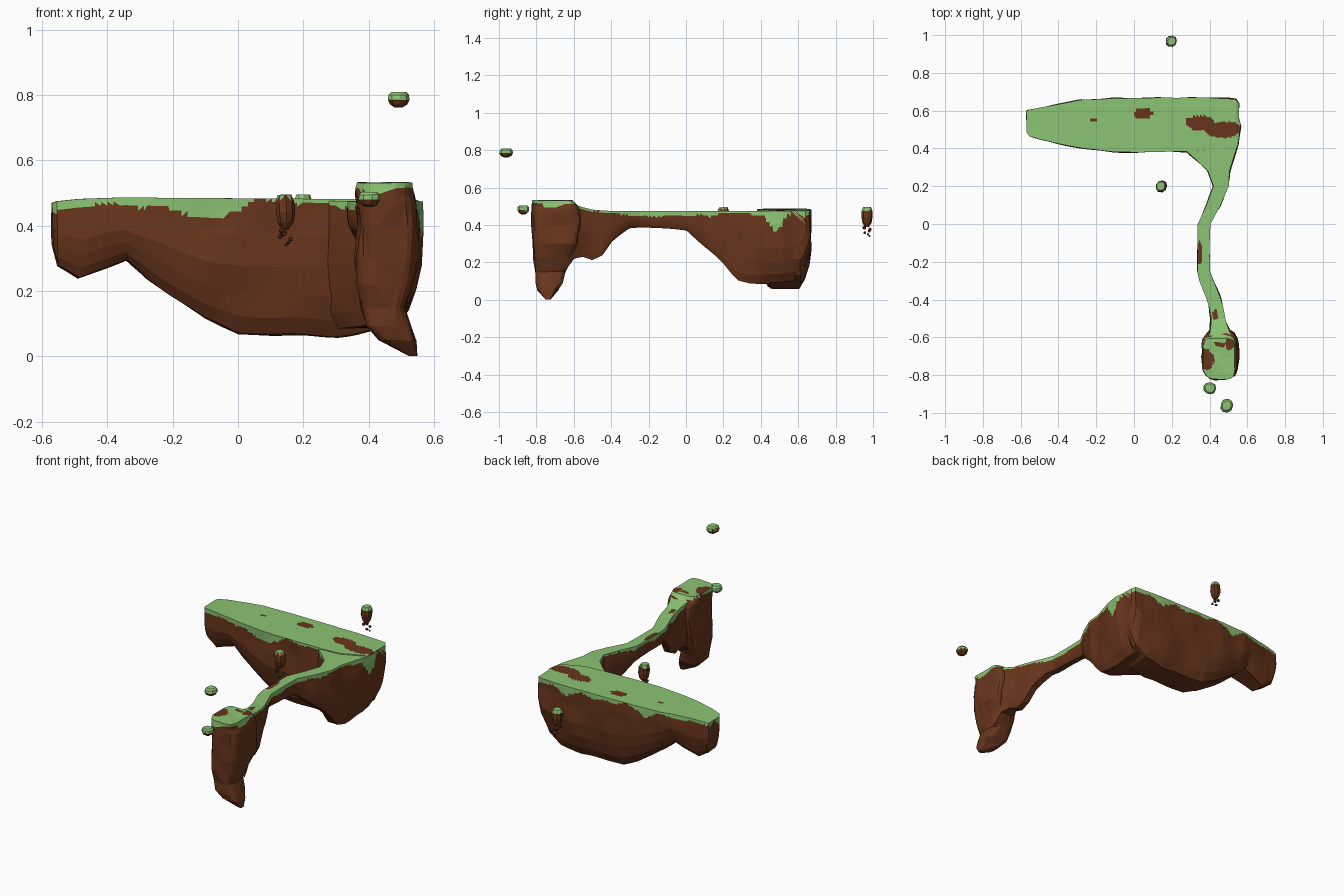
import bpy, bmesh, math, random
from mathutils import Vector, noise

if "Cube" in bpy.data.objects:
    bpy.data.objects.remove(bpy.data.objects["Cube"])

random.seed(4)


def material(name, rgb):
    m = bpy.data.materials.new(name)
    m.diffuse_color = (*rgb, 1)
    m.use_nodes = True
    m.node_tree.nodes["Principled BSDF"].inputs["Base Color"].default_value = m.diffuse_color
    return m


EARTH = material("earth", (0.14, 0.036, 0.012))
GRASS = material("grass", (0.26, 0.55, 0.17))

# bare soil patches on top (x, y, rx, ry) and long grass drips (x, y, radius, depth)
BARE = [(0.05, 0.585, 0.05, 0.032), (0.35, 0.535, 0.075, 0.04), (0.47, 0.50, 0.09, 0.042),
        (-0.21, 0.55, 0.02, 0.012), (0.385, -0.72, 0.035, 0.05), (0.52, -0.63, 0.035, 0.04),
        (0.43, -0.48, 0.015, 0.03), (0.345, -0.15, 0.016, 0.06), (0.45, -0.64, 0.02, 0.015)]
DRIPS = [(-0.08, 0.38, 0.13, 0.055), (0.56, 0.48, 0.06, 0.10), (-0.2, 0.66, 0.05, 0.03),
         (0.33, 0.67, 0.07, 0.035)]


def is_grass(c, depth):
    if depth < 0.004:
        wob = 1 + 0.35 * noise.noise(c * 25)
        return not any(((c.x - x) / rx) ** 2 + ((c.y - y) / ry) ** 2 < wob
                       for x, y, rx, ry in BARE)
    reach = 0.02 + 0.03 * noise.noise(Vector((c.x * 9, c.y * 9, 3)))
    for x, y, r, d in DRIPS:
        reach += d * max(0, 1 - math.hypot(c.x - x, c.y - y) / r) ** 0.6
    return depth < reach


def lerp_rows(rows, u):
    for a, b in zip(rows, rows[1:]):
        if u <= b[0]:
            f = (u - a[0]) / (b[0] - a[0])
            return [p + (q - p) * f for p, q in zip(a, b)]
    return list(rows[-1])


def skin(name, rings, depths, close_ends=True):
    """Joins closed rings of points; paints each face from its depth below the turf."""
    bm = bmesh.new()
    dl = bm.verts.layers.float.new("depth")
    loops = []
    for ring, dep in zip(rings, depths):
        loop = []
        for p, d in zip(ring, dep):
            v = bm.verts.new(p)
            v[dl] = d
            loop.append(v)
        loops.append(loop)
    n = len(loops[0])
    for a, b in zip(loops, loops[1:]):
        for i in range(n):
            j = (i + 1) % n
            bm.faces.new((a[i], a[j], b[j], b[i]))
    if close_ends:
        bm.faces.new(loops[0])
        bm.faces.new(loops[-1])
    bmesh.ops.recalc_face_normals(bm, faces=bm.faces)
    bmesh.ops.triangulate(bm, faces=bm.faces)
    for f in bm.faces:
        c = f.calc_center_median()
        depth = sum(v[dl] for v in f.verts) / 3
        f.material_index = 1 if is_grass(c, depth) else 0
    me = bpy.data.meshes.new(name)
    bm.to_mesh(me)
    bm.free()
    me.materials.append(EARTH)
    me.materials.append(GRASS)
    ob = bpy.data.objects.new(name, me)
    bpy.context.collection.objects.link(ob)
    return ob


def ridge(name, stations, axis, steps, across, rough):
    """Horizontal land mass; stations are (along, side_a, side_b, top, bottom)."""
    marks = {s[0] for s in stations}
    lo, hi = min(marks), max(marks)
    us = sorted({round(u, 3) for u in marks} |
                {round(lo + (hi - lo) * k / steps, 3) for k in range(steps + 1)})
    rings, depths = [], []
    for u in us:
        _, a, b, top, bot = lerp_rows(stations, min(max(u, lo), hi))
        h, w = top - bot, b - a
        side = [(min(d, h * 0.4), 0.0) for d in (0.012, 0.025, 0.04, 0.06, 0.085, 0.11)]
        side += [(h * t, w * i) for t, i in ((0.5, 0), (0.7, 0.05), (0.88, 0.12), (1, 0.22))]
        pts = [(a + w * k / across, 0.0) for k in range(across + 1)]
        pts += [(b - i, d) for d, i in side]
        pts += [((a + b) / 2, h)]
        pts += [(a + i, d) for d, i in reversed(side)]
        ring, dep = [], []
        for s, d in pts:
            p = Vector((u, s, top - d)) if axis == 'X' else Vector((s, u, top - d))
            wob = noise.noise_vector(p * 7) * rough * min(1, 0.25 + d / 0.12)
            wob.z *= 0.15 if d == 0 else 0.7
            ring.append(p + wob)
            dep.append(d)
        rings.append(ring)
        depths.append(dep)
    return skin(name, rings, depths)


def stack(name, levels, sides, rough, power=0.6):
    """Upright rock; levels are (z, x0, x1, y0, y1) from the top down."""
    top = levels[0]
    cx, cy = (top[1] + top[2]) / 2, (top[3] + top[4]) / 2
    rows = []
    for s in (0.03, 0.3, 0.55, 0.8):
        rows.append((top[0], cx + (top[1] - cx) * s, cx + (top[2] - cx) * s,
                     cy + (top[3] - cy) * s, cy + (top[4] - cy) * s))
    rows += levels
    rings, depths = [], []
    for z, x0, x1, y0, y1 in rows:
        ring = []
        for k in range(sides):
            t = math.tau * k / sides
            c, s = math.cos(t), math.sin(t)
            p = Vector(((x0 + x1) / 2 + (x1 - x0) / 2 * math.copysign(abs(c) ** power, c),
                        (y0 + y1) / 2 + (y1 - y0) / 2 * math.copysign(abs(s) ** power, s), z))
            wob = noise.noise_vector(p * 14) * rough
            wob.z *= 0.3
            ring.append(p + wob)
        rings.append(ring)
        depths.append([top[0] - z] * sides)
    return skin(name, rings, depths)


# long island at the back
ridge("main_island", [
    (-0.57, 0.485, 0.598, 0.470, 0.34), (-0.555, 0.465, 0.605, 0.475, 0.28),
    (-0.49, 0.445, 0.618, 0.482, 0.24), (-0.34, 0.412, 0.642, 0.487, 0.295),
    (-0.28, 0.402, 0.655, 0.486, 0.24), (-0.1, 0.380, 0.665, 0.485, 0.115),
    (0.0, 0.378, 0.665, 0.484, 0.07), (0.3, 0.385, 0.670, 0.482, 0.06),
    (0.42, 0.395, 0.668, 0.481, 0.08), (0.5, 0.43, 0.665, 0.481, 0.13),
    (0.54, 0.45, 0.66, 0.481, 0.22), (0.555, 0.46, 0.64, 0.475, 0.30)],
    'X', 60, 16, 0.012)

# narrow land bridge with its buttress
ridge("land_bridge", [
    (-0.66, 0.39, 0.53, 0.515, 0.15), (-0.6, 0.395, 0.52, 0.51, 0.22),
    (-0.55, 0.405, 0.50, 0.495, 0.23), (-0.5, 0.41, 0.485, 0.482, 0.215),
    (-0.45, 0.40, 0.475, 0.478, 0.24), (-0.4, 0.385, 0.46, 0.475, 0.31),
    (-0.3, 0.345, 0.42, 0.474, 0.385), (-0.25, 0.335, 0.40, 0.474, 0.387),
    (-0.1, 0.335, 0.40, 0.474, 0.378), (0.0, 0.337, 0.405, 0.474, 0.372),
    (0.1, 0.385, 0.46, 0.474, 0.28), (0.2, 0.42, 0.50, 0.475, 0.19),
    (0.28, 0.39, 0.505, 0.476, 0.105), (0.34, 0.33, 0.525, 0.476, 0.092),
    (0.42, 0.24, 0.55, 0.476, 0.085), (0.52, 0.22, 0.565, 0.474, 0.09),
    (0.58, 0.24, 0.55, 0.472, 0.10)],
    'Y', 64, 8, 0.010)

# tall pillar at the front, ending in a crooked foot
stack("front_pillar", [
    (0.532, 0.365, 0.54, -0.82, -0.60), (0.515, 0.363, 0.543, -0.82, -0.59),
    (0.495, 0.363, 0.545, -0.82, -0.575), (0.47, 0.365, 0.547, -0.82, -0.565),
    (0.40, 0.368, 0.547, -0.82, -0.56), (0.30, 0.362, 0.555, -0.82, -0.58),
    (0.22, 0.365, 0.53, -0.815, -0.61), (0.15, 0.378, 0.508, -0.80, -0.64),
    (0.09, 0.395, 0.53, -0.805, -0.66), (0.05, 0.43, 0.543, -0.795, -0.685),
    (0.002, 0.525, 0.55, -0.755, -0.73)], 22, 0.014, 0.5)


def floating_rock(name, x, y, top, height, r, crumbs):
    levels = [(top - height * t, x - r * s, x + r * s, y - r * s, y + r * s)
              for t, s in ((0, 0.7), (0.18, 0.95), (0.5, 1), (0.8, 0.8), (1, 0.35))]
    stack(name, levels, 9, 0.006, 0.9)
    # crumbs falling below the rock
    if crumbs:
        bm = bmesh.new()
        for k in range(crumbs):
            made = bmesh.ops.create_icosphere(bm, subdivisions=1, radius=0.011 - 0.001 * k)
            off = Vector((x + random.uniform(-.6, .6) * r, y + random.uniform(-.6, .6) * r,
                          top - height - 0.004 - 0.009 * k))
            bmesh.ops.translate(bm, verts=made["verts"], vec=off)
        me = bpy.data.meshes.new(name + "_crumbs")
        bm.to_mesh(me)
        bm.free()
        me.materials.append(EARTH)
        bpy.context.collection.objects.link(bpy.data.objects.new(name + "_crumbs", me))


floating_rock("floating_rock_middle", 0.145, 0.20, 0.495, 0.105, 0.031, 6)
floating_rock("floating_rock_back", 0.20, 0.968, 0.495, 0.105, 0.031, 6)
floating_rock("floating_rock_front_low", 0.402, -0.87, 0.503, 0.046, 0.034, 0)
floating_rock("floating_rock_front_high", 0.49, -0.963, 0.81, 0.048, 0.035, 0)
